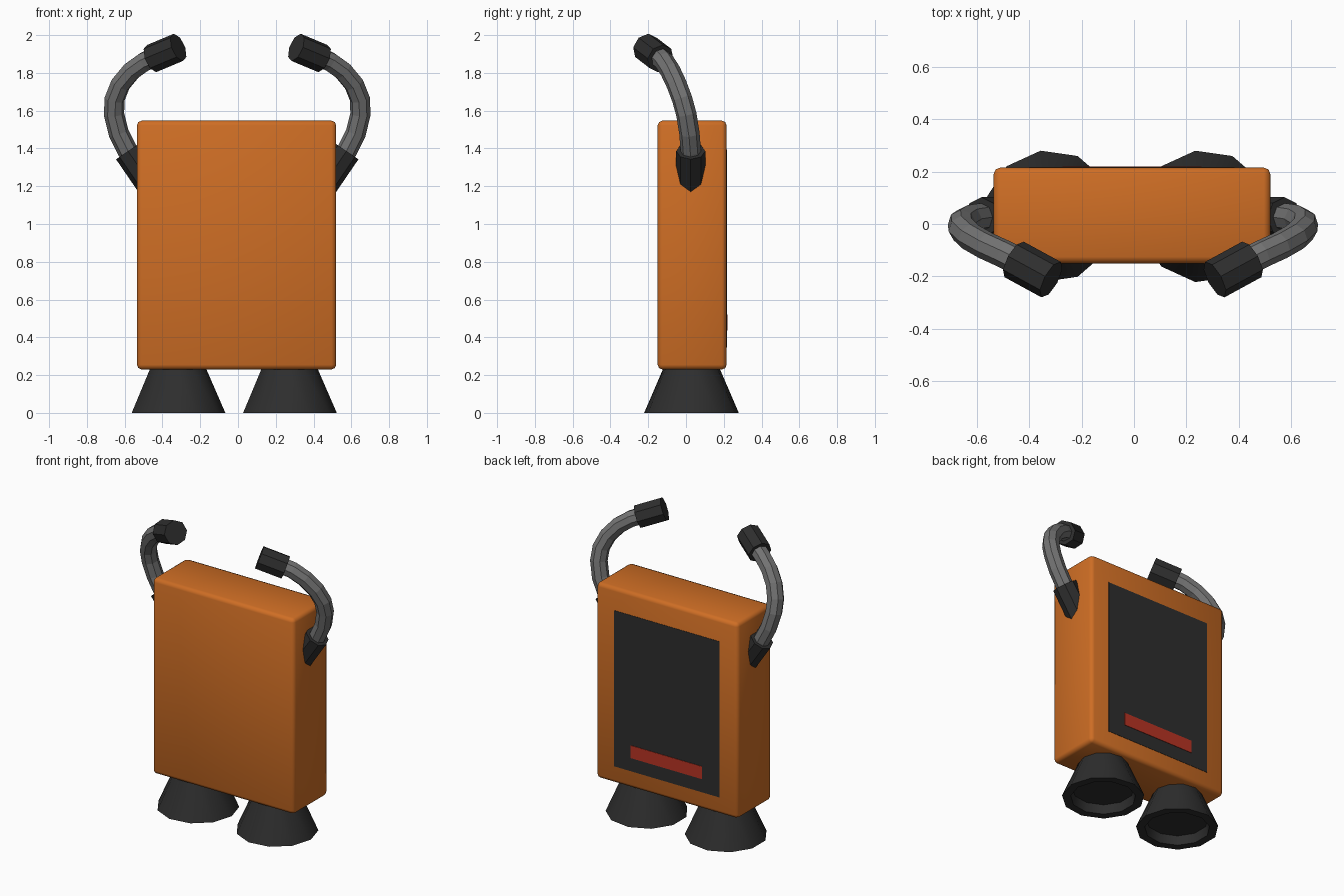
import bpy, bmesh, math
from mathutils import Vector

cube = bpy.data.objects.get("Cube")
if cube:
    bpy.data.objects.remove(cube, do_unlink=True)


def material(name, rgb):
    m = bpy.data.materials.new(name)
    m.use_nodes = True
    m.diffuse_color = (*rgb, 1)
    bsdf = m.node_tree.nodes["Principled BSDF"]
    bsdf.inputs["Base Color"].default_value = (*rgb, 1)
    bsdf.inputs["Roughness"].default_value = 0.7
    return m


ORANGE = material("orange paint", (0.62, 0.155, 0.018))
DARK = material("dark rubber", (0.027, 0.027, 0.027))
GREY = material("grey tube", (0.17, 0.17, 0.17))
RED = material("red label", (0.48, 0.034, 0.017))


def box(name, lo, hi, mat):
    lo, hi = Vector(lo), Vector(hi)
    bpy.ops.mesh.primitive_cube_add(size=1, location=(lo + hi) / 2)
    ob = bpy.context.object
    ob.name = name
    ob.scale = hi - lo
    bpy.ops.object.transform_apply(location=False, rotation=False, scale=True)
    ob.data.materials.append(mat)
    return ob


def cuff(name, start, end, radius):
    """Eight-sided sleeve between two points."""
    start, end = Vector(start), Vector(end)
    axis = end - start
    bpy.ops.mesh.primitive_cylinder_add(
        vertices=8, radius=radius, depth=axis.length, location=(start + end) / 2,
        rotation=axis.to_track_quat("Z", "Y").to_euler())
    ob = bpy.context.object
    ob.name = name
    ob.data.materials.append(DARK)


def nozzle(name, x, y):
    """Flared cone with a recessed underside, lathed from a profile."""
    profile = [(0, 0.26), (0.14, 0.26), (0.253, 0), (0.2, 0), (0.19, 0.06), (0, 0.06)]
    bm = bmesh.new()
    verts = [bm.verts.new((r, 0, z)) for r, z in profile]
    edges = [bm.edges.new(pair) for pair in zip(verts, verts[1:])]
    bmesh.ops.spin(bm, geom=verts + edges, axis=(0, 0, 1), cent=(0, 0, 0),
                   angle=math.tau, steps=11)
    bmesh.ops.remove_doubles(bm, verts=bm.verts, dist=0.0005)
    bmesh.ops.recalc_face_normals(bm, faces=bm.faces)
    me = bpy.data.meshes.new(name)
    bm.to_mesh(me)
    bm.free()
    me.materials.append(DARK)
    ob = bpy.data.objects.new(name, me)
    ob.location = (x, y, 0)
    bpy.context.collection.objects.link(ob)
    bpy.ops.object.select_all(action="DESELECT")
    bpy.context.view_layer.objects.active = ob
    ob.select_set(True)
    bpy.ops.object.shade_smooth_by_angle(angle=math.radians(38))


# Main pack with softly rounded edges
body = box("pack_body", (-0.535, -0.15, 0.23), (0.52, 0.215, 1.547), ORANGE)
bevel = body.modifiers.new("rounded edges", "BEVEL")
bevel.width = 0.025
bevel.segments = 2
bpy.ops.object.shade_smooth()

# Back padding and label, thin plates
box("back_panel", (-0.4, 0.21, 0.345), (0.383, 0.217, 1.395), DARK)
box("back_label", (-0.273, 0.211, 0.435), (0.258, 0.22, 0.52), RED)

# Thruster nozzles
nozzle("nozzle_left", 0.27, 0.029)
nozzle("nozzle_right", -0.32, 0.029)

# Curved control arms with end sleeves
PATH = [(0.54, 0.026, 1.32), (0.582, 0.025, 1.39), (0.627, 0.018, 1.48), (0.652, 0.002, 1.58),
        (0.65, -0.02, 1.66), (0.618, -0.05, 1.74), (0.56, -0.083, 1.81),
        (0.49, -0.115, 1.86), (0.4, -0.16, 1.9)]


def mirrored(p, s):
    return Vector((s * p[0] - 0.004, p[1], p[2]))


for side, s in (("left", 1), ("right", -1)):
    cu = bpy.data.curves.new("arm_tube_" + side, "CURVE")
    cu.dimensions = "3D"
    cu.bevel_depth = 0.054
    cu.bevel_resolution = 2
    cu.use_fill_caps = True
    sp = cu.splines.new("POLY")
    sp.points.add(len(PATH) - 1)
    for pt, p in zip(sp.points, PATH):
        pt.co = (*mirrored(p, s), 1)
    sp.use_smooth = False
    cu.materials.append(GREY)
    tube = bpy.data.objects.new("arm_tube_" + side, cu)
    bpy.context.collection.objects.link(tube)
    bpy.ops.object.select_all(action="DESELECT")
    bpy.context.view_layer.objects.active = tube
    tube.select_set(True)
    bpy.ops.object.convert(target="MESH")

    cuff("arm_socket_" + side, mirrored((0.41, 0.025, 1.14), s),
         mirrored((0.578, 0.025, 1.386), s), 0.077)
    cuff("arm_grip_" + side, mirrored((0.453, -0.135, 1.876), s),
         mirrored((0.312, -0.212, 1.935), s), 0.077)
